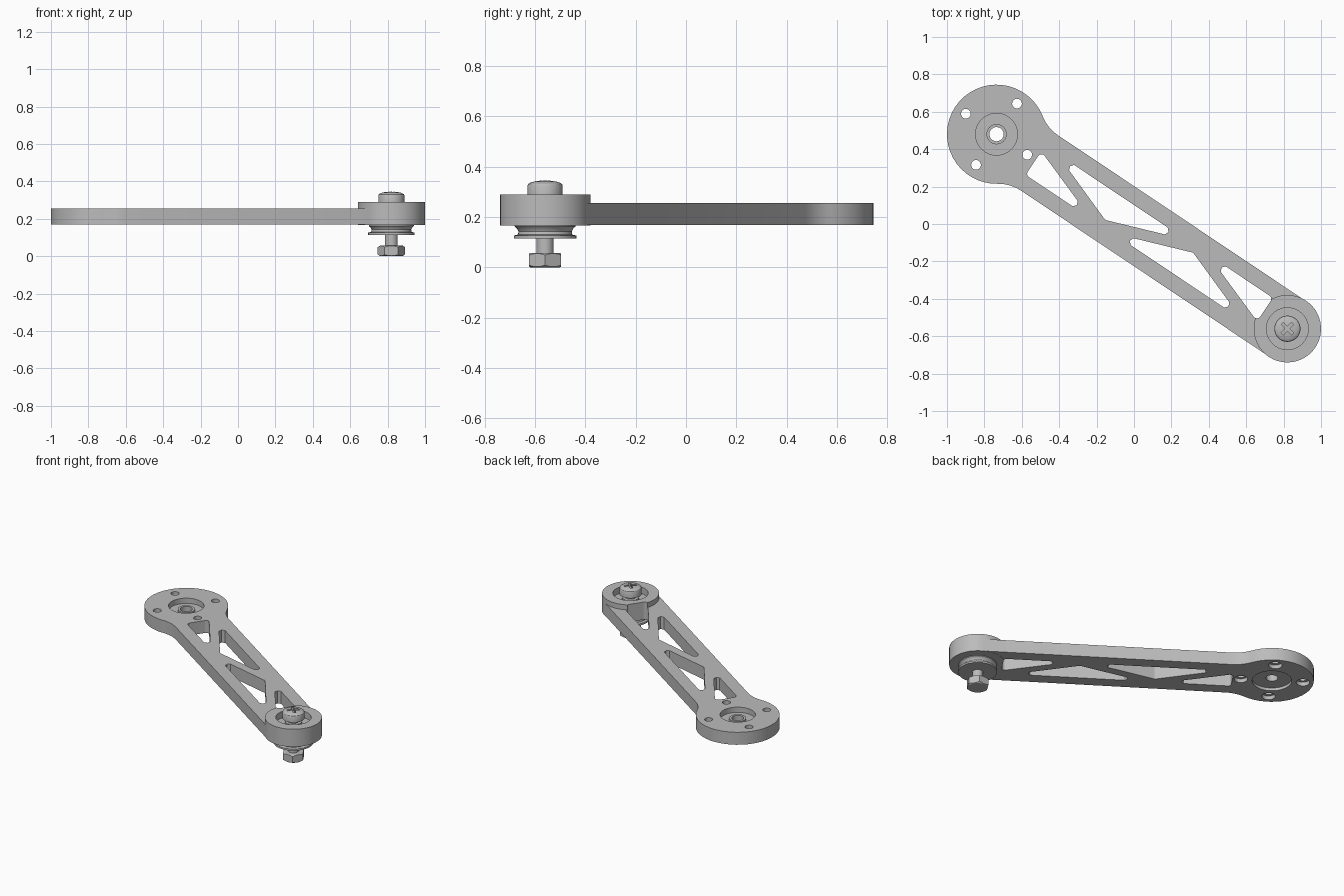
import bpy, bmesh
from math import pi, sin, cos, atan2, sqrt, radians, hypot
from mathutils import Vector, Matrix

if "Cube" in bpy.data.objects:
    bpy.data.objects.remove(bpy.data.objects["Cube"])

# Main dimensions, in the arm's own frame: hub at the origin, arm along +x
HUB, TIP = Vector((-0.735, 0.48, 0)), Vector((0.82, -0.56, 0))
AXIS = TIP - HUB
LENGTH, ANGLE = AXIS.length, atan2(AXIS.y, AXIS.x)
PLACE = Matrix.Translation(HUB) @ Matrix.Rotation(ANGLE, 4, "Z")
BOTTOM, TOP, BOSS_TOP = 0.168, 0.255, 0.29
HUB_R, HALF_W, BOSS_R, FILLET = 0.265, 0.178, 0.18, 0.22

grey = bpy.data.materials.new("plain grey")
grey.use_nodes = True
grey.diffuse_color = (0.5, 0.5, 0.5, 1)
grey.node_tree.nodes["Principled BSDF"].inputs["Base Color"].default_value = (0.5, 0.5, 0.5, 1)


def finish(name, bm):
    bmesh.ops.remove_doubles(bm, verts=bm.verts, dist=1e-5)
    bmesh.ops.recalc_face_normals(bm, faces=bm.faces)
    mesh = bpy.data.meshes.new(name)
    bm.to_mesh(mesh)
    bm.free()
    mesh.materials.append(grey)
    obj = bpy.data.objects.new(name, mesh)
    bpy.context.collection.objects.link(obj)
    return obj


def prism(name, points, z0, z1):
    """Extrude a flat outline from z0 to z1."""
    bm = bmesh.new()
    face = bm.faces.new([bm.verts.new((x, y, z0)) for x, y in points])
    new = bmesh.ops.extrude_face_region(bm, geom=[face])["geom"]
    bmesh.ops.translate(bm, vec=(0, 0, z1 - z0),
                        verts=[v for v in new if isinstance(v, bmesh.types.BMVert)])
    return finish(name, bm)


def lathe(name, profile, x=0, y=0, steps=40):
    """Turn a profile of (radius, z) points about a vertical axis."""
    bm = bmesh.new()
    vs = [bm.verts.new((x + r, y, z)) for r, z in profile]
    es = [bm.edges.new(pair) for pair in zip(vs, vs[1:])]
    bmesh.ops.spin(bm, geom=vs + es, cent=(x, y, 0), axis=(0, 0, 1), angle=2 * pi, steps=steps)
    return finish(name, bm)


def cylinder(name, r, z0, z1, x=0, y=0, steps=40):
    return lathe(name, [(0, z0), (r, z0), (r, z1), (0, z1)], x, y, steps)


def combine(obj, other, operation="DIFFERENCE"):
    """Apply a boolean and remove the helper."""
    other.hide_render = True
    mod = obj.modifiers.new("combine", "BOOLEAN")
    mod.operation, mod.object, mod.solver = operation, other, "EXACT"
    bpy.ops.object.select_all(action="DESELECT")
    bpy.context.view_layer.objects.active = obj
    obj.select_set(True)
    bpy.ops.object.modifier_apply(modifier=mod.name)
    bpy.data.objects.remove(other)


def arc(cx, cy, r, a0, a1, n):
    return [(cx + r * cos(a0 + (a1 - a0) * i / n), cy + r * sin(a0 + (a1 - a0) * i / n))
            for i in range(n + 1)]


def rounded(corners, r, n=6):
    """Round every corner of a polygon with radius r."""
    pts = [Vector(c) for c in corners]
    out = []
    for i, p in enumerate(pts):
        a = (pts[i - 1] - p).normalized()
        b = (pts[(i + 1) % len(pts)] - p).normalized()
        half = a.angle(b) / 2
        centre = p + (a + b).normalized() * r / sin(half)
        reach = r / abs(sin(half) / cos(half))
        start, end = p + a * reach - centre, p + b * reach - centre
        for k in range(n + 1):
            out.append(tuple(centre + start.lerp(end, k / n).normalized() * r))
    return out


# Arm plate: round hub, filleted neck, straight sides and round tip
fx = sqrt((HUB_R + FILLET) ** 2 - (HALF_W + FILLET) ** 2)
neck = atan2(HALF_W + FILLET, fx)
upper = (arc(0, 0, HUB_R, pi, neck, 16)
         + arc(fx, HALF_W + FILLET, FILLET, neck + pi, 1.5 * pi, 8)[1:]
         + arc(LENGTH, 0, HALF_W, pi / 2, 0, 10))
outline = upper + [(x, -y) for x, y in reversed(upper[1:-1])]
arm = prism("arm", outline, BOTTOM, TOP)
combine(arm, cylinder("boss", BOSS_R, BOTTOM - 0.001, BOSS_TOP, LENGTH, steps=48), "UNION")

# Truss windows: two shapes, repeated by a half turn about the arm's middle
MID = 0.982
windows = [[(0.25, -0.094), (0.666, -0.094), (0.25, 0.057)],
           [(0.324, 0.094), (0.738, -0.058), (1.152, 0.094)]]
for corners in windows:
    turned = [(2 * MID - x, -y) for x, y in corners]
    for shape in (corners, turned):
        combine(arm, prism("window_cutter", rounded(shape, 0.021), 0.1, 0.4))

# Hub: pockets above and below, a raised collar and a through hole
def ring_pocket(x, floor, collar, top):
    return lathe("pocket_cutter", [(0, collar), (0.054, collar), (0.054, floor), (0.112, floor),
                                   (0.112, top), (0, top)], x)

combine(arm, ring_pocket(0, 0.218, 0.232, 0.4))
combine(arm, ring_pocket(LENGTH, 0.245, 0.262, 0.4))
combine(arm, cylinder("lower_pocket_cutter", 0.125, 0.1, 0.188))
combine(arm, cylinder("bore_cutter", 0.038, 0.1, 0.4, steps=24))

# Four mounting holes, counterbored from below
for i in range(4):
    x, y = 0.197 * cos(i * pi / 2), 0.197 * sin(i * pi / 2)
    combine(arm, lathe("hole_cutter", [(0, 0.1), (0.043, 0.1), (0.043, 0.195), (0.026, 0.195),
                                       (0.026, 0.4), (0, 0.4)], x, y, 20))

# Flanged pulley under the tip
pulley = lathe("pulley", [(0, BOTTOM), (0.121, BOTTOM), (0.121, 0.162), (0.111, 0.153),
                          (0.106, 0.142), (0.108, 0.13), (0.124, 0.126), (0.124, 0.114),
                          (0, 0.114)], LENGTH)

# Screw: domed head with a cross recess, and a long shank
dome = [(0.07 * cos(a), 0.326 + 0.019 * sin(a)) for a in (radians(d) for d in range(0, 91, 15))]
screw = lathe("screw", [(0, 0.003), (0.034, 0.003), (0.034, 0.285), (0.07, 0.285)] + dome, LENGTH)
for turn in (pi / 4, 3 * pi / 4):
    s = turn - ANGLE
    slot = [(LENGTH + x * cos(s) - y * sin(s), x * sin(s) + y * cos(s))
            for x, y in ((-0.04, -0.008), (0.04, -0.008), (0.04, 0.008), (-0.04, 0.008))]
    combine(screw, prism("slot_cutter", slot, 0.318, 0.4))

# Hex nut with chamfered corners
nut = prism("nut", arc(LENGTH, 0, 0.073, -ANGLE, 2 * pi - ANGLE, 6)[:-1], 0, 0.057)
combine(nut, lathe("chamfer_cutter", [(0, 0), (0.06, 0), (0.075, 0.01), (0.075, 0.047),
                                      (0.06, 0.057), (0, 0.057)], LENGTH), "INTERSECT")

# Place the parts and shade them
for obj in (arm, pulley, screw, nut):
    obj.data.transform(PLACE)
    bpy.ops.object.select_all(action="DESELECT")
    bpy.context.view_layer.objects.active = obj
    obj.select_set(True)
    bpy.ops.object.shade_smooth_by_angle(angle=radians(30))
